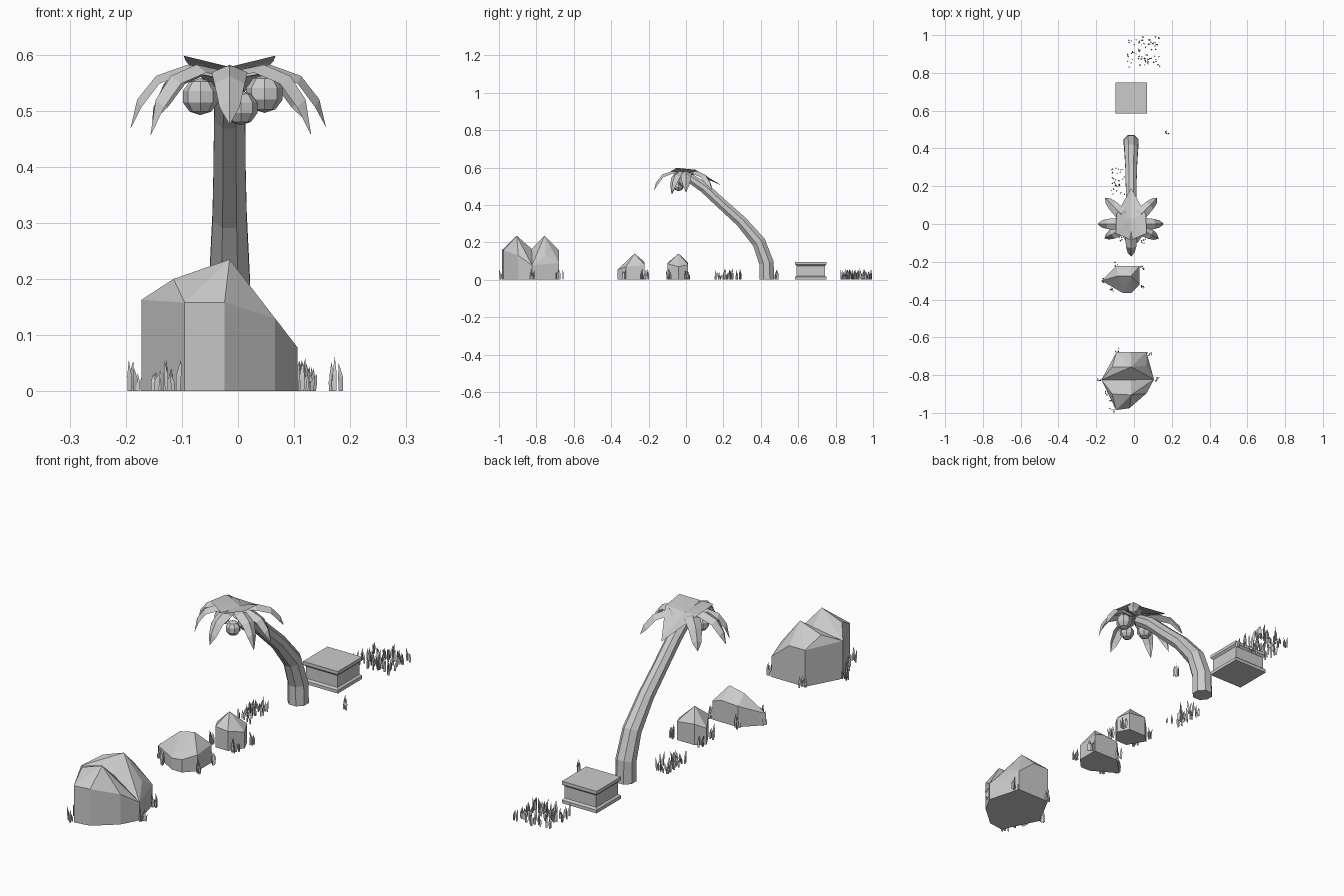
import bpy, bmesh, math, random
from mathutils import Vector

if "Cube" in bpy.data.objects:
    bpy.data.objects.remove(bpy.data.objects["Cube"])

random.seed(4)
CX = -0.015  # common x centre line of the large props


def finish(name, bm, fix=True):
    if fix:
        bmesh.ops.recalc_face_normals(bm, faces=bm.faces)
    me = bpy.data.meshes.new(name)
    bm.to_mesh(me)
    bm.free()
    ob = bpy.data.objects.new(name, me)
    bpy.context.collection.objects.link(ob)
    return ob


def rock(name, walls, peaks):
    """Faceted stone: hull of vertical walls (x, y, wall height) plus peaks."""
    bm = bmesh.new()
    for x, y, h in walls:
        bm.verts.new((x, y, 0))
        bm.verts.new((x, y, h))
    for p in peaks:
        bm.verts.new(p)
    res = bmesh.ops.convex_hull(bm, input=bm.verts)
    junk = [v for v in bm.verts if not v.link_faces]
    bmesh.ops.delete(bm, geom=junk, context='VERTS')
    bmesh.ops.dissolve_limit(bm, angle_limit=0.03, verts=bm.verts, edges=bm.edges)
    return finish(name, bm)


def loft(bm, rings, cap=True):
    rows = [[bm.verts.new(p) for p in r] for r in rings]
    n = len(rows[0])
    for a, b in zip(rows, rows[1:]):
        for i in range(n):
            j = (i + 1) % n
            bm.faces.new((a[i], a[j], b[j], b[i]))
    if cap:
        bm.faces.new(rows[0][::-1])
        bm.faces.new(rows[-1])
    return rows


def blade(bm, x, y):
    """One bent, three-sided grass blade."""
    h, r = random.uniform(0.03, 0.062), random.uniform(0.004, 0.006)
    a, lean = random.uniform(0, 6.28), random.uniform(0.002, 0.009)
    dx, dy = math.cos(a) * lean, math.sin(a) * lean
    rings = [[(x + dx * k + r * s * math.cos(a + i * 2.094),
               y + dy * k + r * s * math.sin(a + i * 2.094), h * t) for i in range(3)]
             for t, k, s in ((0, 0, .8), (.5, .2, 1))]
    top = loft(bm, rings, cap=False)[-1]
    tip = bm.verts.new((x + dx, y + dy, h))
    for i in range(3):
        bm.faces.new((top[i], top[(i + 1) % 3], tip))


def tufts(name, spots, count=5, spread=0.012):
    bm = bmesh.new()
    for x, y in spots:
        for _ in range(count):
            blade(bm, x + random.uniform(-spread, spread), y + random.uniform(-spread, spread))
    finish(name, bm)


def patch(name, x0, x1, y0, y1, count):
    bm = bmesh.new()
    for _ in range(count):
        blade(bm, random.uniform(x0, x1), random.uniform(y0, y1))
    finish(name, bm)


# Large double-peaked rock
rock("large_rock_front",
     [(-.172, -.825, .163), (-.095, -.985, .158), (-.024, -.975, .158),
      (.066, -.897, .13), (.106, -.823, .078)],
     [(-.115, -.9, .2), (-.015, -.905, .235), (-.018, -.825, .165)])
rock("large_rock_back",
     [(-.172, -.825, .163), (-.093, -.678, .158), (-.018, -.678, .158),
      (.066, -.678, .09), (.066, -.75, .13), (.106, -.823, .078)],
     [(-.115, -.757, .2), (-.015, -.757, .235), (-.018, -.825, .165)])

# Medium and small rocks
rock("medium_rock",
     [(-.093, -.222, .09), (.03, -.222, .08), (.03, -.32, .07),
      (-.013, -.365, .055), (-.06, -.365, .05), (-.172, -.30, .05)],
     [(-.015, -.275, .14), (-.085, -.275, .125), (-.015, -.222, .095)])
rock("small_rock",
     [(-.085, -.02, .07), (-.05, .012, .09), (.035, .012, .08),
      (.06, -.04, .07), (.02, -.098, .085), (-.04, -.098, .09)],
     [(-.013, -.04, .14)])

# Grass around the rocks and the loose patches
tufts("large_rock_grass", [(-.09, -.665), (.08, -.685), (.125, -.825), (-.183, -.82),
                           (-.145, -.895), (-.125, -.94), (-.115, -.985)])
tufts("medium_rock_grass", [(.045, -.23), (.045, -.335), (-.165, -.30), (-.12, -.35), (-.09, -.215)])
tufts("small_rock_grass", [(.06, .005), (.05, -.09), (-.075, -.08), (-.08, .01)])
tufts("single_grass_tuft", [(.176, .48)], 5)
patch("near_grass_patch", -.12, -.05, .155, .295, 32)
patch("far_grass_patch", -.035, .135, .83, .992, 75)

# Leaning palm trunk, eight sided
path = [(.432, 0, .043), (.43, .09, .042), (.39, .20, .039), (.295, .312, .033),
        (.206, .392, .031), (.10, .49, .030), (.02, .545, .027)]
pts = [Vector((CX, y, z)) for y, z, r in path]
rings = []
for i, (y, z, r) in enumerate(path):
    t = (pts[min(i + 1, len(pts) - 1)] - pts[max(i - 1, 0)]).normalized()
    if i == 0:
        t = Vector((0, 0, 1))
    side = Vector((1, 0, 0))
    up = t.cross(side)
    rings.append([pts[i] + r * (math.cos(k) * side + math.sin(k) * up)
                  for k in [math.tau * (j + .5) / 8 for j in range(8)]])
bm = bmesh.new()
loft(bm, rings)
finish("palm_trunk", bm)


# Drooping palm leaves, folded along the midrib
def leaf(name, angle, length, drop):
    d = Vector((math.cos(angle), math.sin(angle), 0))
    s = Vector((-d.y, d.x, 0))
    bm = bmesh.new()
    rows = []
    for f, z, w in ((.1, .572, .018), (.42, .582, .032), (.74, .562, .027), (.93, .52, .018)):
        c = Vector((CX, 0, z)) + d * length * f
        fold = Vector((0, 0, -.014)) - d * .008 * f
        rows.append([bm.verts.new(p) for p in (c + s * w + fold, c, c - s * w + fold)])
    for a, b in zip(rows, rows[1:]):
        for i in range(2):
            bm.faces.new((a[i], b[i], b[i + 1], a[i + 1]))
    tip = bm.verts.new(Vector((CX, 0, drop)) + d * length)
    for i in range(2):
        bm.faces.new((rows[-1][i], tip, rows[-1][i + 1]))
    finish(name, bm)


for i, (deg, ln, drop) in enumerate([(0, .172, .47), (180, .177, .467), (270, .172, .475), (45, .195, .48),
                                     (135, .195, .48), (208, .16, .455), (332, .165, .455)]):
    leaf(f"palm_leaf_{i + 1}", math.radians(deg), ln, drop)

# Broad V-folded leaf over the back of the crown
bm = bmesh.new()
mid = [bm.verts.new((CX, y, z)) for y, z in ((-.085, .578), (.03, .572), (.19, .505))]
for sx in (-1, 1):
    a = bm.verts.new((CX + sx * .082, -.05, .598))
    b = bm.verts.new((CX + sx * .078, .05, .588))
    bm.faces.new((mid[0], mid[1], a))
    bm.faces.new((a, mid[1], b))
    bm.faces.new((b, mid[1], mid[2]))
finish("palm_back_leaf", bm)

# Coconuts
for i, (x, y, z, r) in enumerate([(-.067, -.01, .525, .033), (.047, -.01, .53, .034), (.005, -.04, .505, .031)]):
    bpy.ops.mesh.primitive_uv_sphere_add(segments=8, ring_count=5, radius=r, location=(x, y, z))
    bpy.context.object.name = f"coconut_{i + 1}"

# Square crate with flared base and lid
bm = bmesh.new()
loft(bm, [[(CX + sx * w, .667 + sy * w, z) for sx, sy in ((-1, -1), (1, -1), (1, 1), (-1, 1))]
          for w, z in ((.083, 0), (.083, .014), (.075, .021), (.075, .073), (.083, .081), (.083, .095))])
finish("crate", bm)
